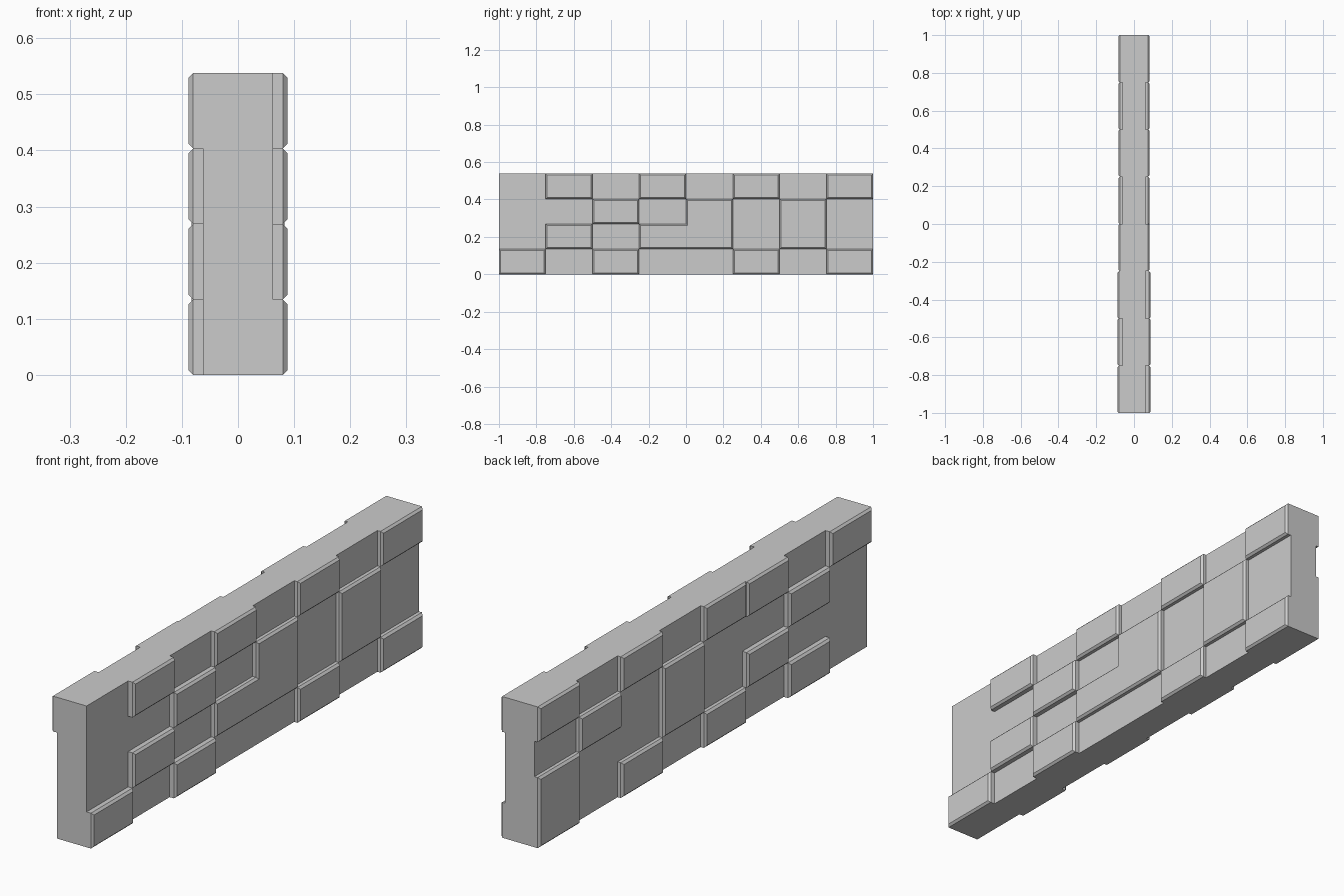
import bpy, bmesh
from mathutils import Vector

if "Cube" in bpy.data.objects:
    bpy.data.objects.remove(bpy.data.objects["Cube"])

CORE = 0.062              # half thickness of the recessed wall
H = 0.538
CW, RH = 0.25, H / 4      # brick cell size: 8 columns along y, 4 rows up z
CHAMFER = 0.008


def finish(bm, name):
    bmesh.ops.recalc_face_normals(bm, faces=bm.faces[:])
    mesh = bpy.data.meshes.new(name)
    bm.to_mesh(mesh)
    bm.free()
    obj = bpy.data.objects.new(name, mesh)
    bpy.context.collection.objects.link(obj)
    return obj


def brick(name, side, cells):
    """Raised chamfered stone covering a group of (column, row) cells."""
    bm = bmesh.new()
    for c, r in cells:
        y, z = -1 + c * CW, r * RH
        corners = [(y, z), (y + CW, z), (y + CW, z + RH), (y, z + RH)]
        bm.faces.new([bm.verts.new((CORE, a, b)) for a, b in corners])
    bmesh.ops.remove_doubles(bm, verts=bm.verts[:], dist=1e-4)
    # stones stand out more toward the front end
    outer = 0.088 if cells[0][0] <= 2 else 0.083
    ext = bmesh.ops.extrude_face_region(bm, geom=bm.faces[:])["geom"]
    verts = [g for g in ext if isinstance(g, bmesh.types.BMVert)]
    faces = [g for g in ext if isinstance(g, bmesh.types.BMFace)]
    bmesh.ops.translate(bm, verts=verts, vec=Vector((outer - CHAMFER - CORE, 0, 0)))
    bmesh.ops.inset_region(bm, faces=faces, thickness=CHAMFER, depth=0,
                           use_boundary=True, use_even_offset=True)
    for v in {v for f in faces for v in f.verts}:
        v.co.x = outer
    for f in bm.faces:
        if all(abs(v.co.x - CORE) < 1e-5 for v in f.verts):
            f.select = True
    back = [f for f in bm.faces if f.select]
    if back:
        bmesh.ops.delete(bm, geom=back, context='FACES_ONLY')
    bm.normal_update()
    # the outermost faces must look away from the wall
    bmesh.ops.recalc_face_normals(bm, faces=bm.faces[:])
    if max(bm.faces, key=lambda f: f.calc_center_median().x).normal.x < 0:
        bmesh.ops.reverse_faces(bm, faces=bm.faces[:])
    if side < 0:
        for v in bm.verts:
            v.co.x *= -1
        bmesh.ops.reverse_faces(bm, faces=bm.faces[:])
    mesh = bpy.data.meshes.new(name)
    bm.to_mesh(mesh)
    bm.free()
    bpy.context.collection.objects.link(bpy.data.objects.new(name, mesh))


# recessed wall core
bm = bmesh.new()
bmesh.ops.create_cube(bm, size=1)
for v in bm.verts:
    v.co = (v.co.x * 2 * CORE, v.co.y * 2, (v.co.z + 0.5) * H)
finish(bm, "wall_core")

# stones on the right face (including an L-shaped one)
right = [[(0, 0)], [(2, 0)], [(5, 0)], [(7, 0)],
         [(1, 1)], [(2, 2)], [(3, 1), (4, 1), (4, 2)], [(6, 1), (6, 2)],
         [(1, 3)], [(3, 3)], [(5, 3)], [(7, 3)]]
# stones on the left face
left = [[(1, 0)], [(3, 0)], [(5, 0)], [(7, 0), (7, 1)],
        [(2, 1)], [(1, 2)], [(4, 1), (4, 2)], [(6, 2)],
        [(0, 3)], [(2, 3)], [(3, 3)], [(5, 3)], [(7, 3)]]
for label, side, groups in (("right", 1, right), ("left", -1, left)):
    for i, cells in enumerate(groups):
        brick(f"{label}_stone_{i + 1}", side, cells)
